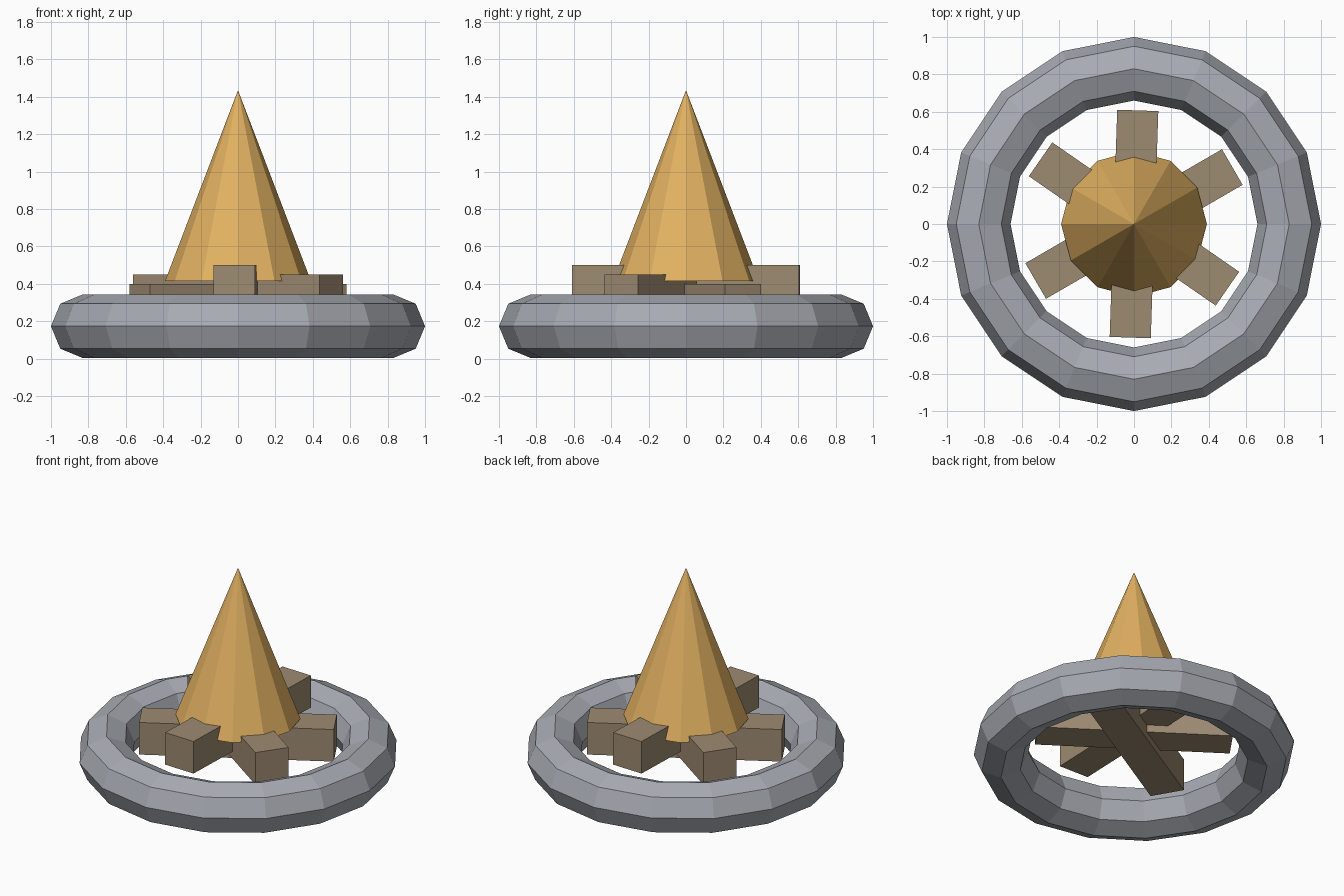
import bpy
import math

cube = bpy.data.objects.get("Cube")
if cube:
    bpy.data.objects.remove(cube, do_unlink=True)


def make_material(name, rgb):
    mat = bpy.data.materials.new(name)
    mat.use_nodes = True
    colour = (*rgb, 1.0)
    mat.diffuse_color = colour
    mat.node_tree.nodes["Principled BSDF"].inputs["Base Color"].default_value = colour
    return mat


stone = make_material("grey stone", (0.39, 0.41, 0.45))
wood = make_material("brown wood", (0.34, 0.26, 0.17))
fire = make_material("orange flame", (0.76, 0.44, 0.12))


def finish(name, mat):
    obj = bpy.context.object
    obj.name = name
    obj.data.name = name
    obj.data.materials.clear()
    obj.data.materials.append(mat)
    return obj


# Faceted stone ring lying on the ground
bpy.ops.mesh.primitive_torus_add(
    major_segments=16, minor_segments=8,
    major_radius=0.83, minor_radius=0.17, location=(0, 0, 0.173))
finish("stone_ring", stone)

# Square logs crossed at the centre, each stacked slightly above the last
LOG_LENGTH, LOG_SIZE = 1.215, 0.22
for name, angle, top in (("lower_log", 30.1, 0.40),
                         ("middle_log", -34.7, 0.45),
                         ("upper_log", 88.1, 0.50)):
    bpy.ops.mesh.primitive_cube_add(
        size=1, location=(0, 0, top - LOG_SIZE / 2),
        rotation=(0, 0, math.radians(angle)))
    log = finish(name, wood)
    log.scale = (LOG_LENGTH, LOG_SIZE, LOG_SIZE)

# Twelve-sided flame rising from the logs
BASE, TIP = 0.415, 1.435
bpy.ops.mesh.primitive_cone_add(
    vertices=12, radius1=0.39, radius2=0, depth=TIP - BASE,
    location=(0, 0, (BASE + TIP) / 2))
finish("flame", fire)
